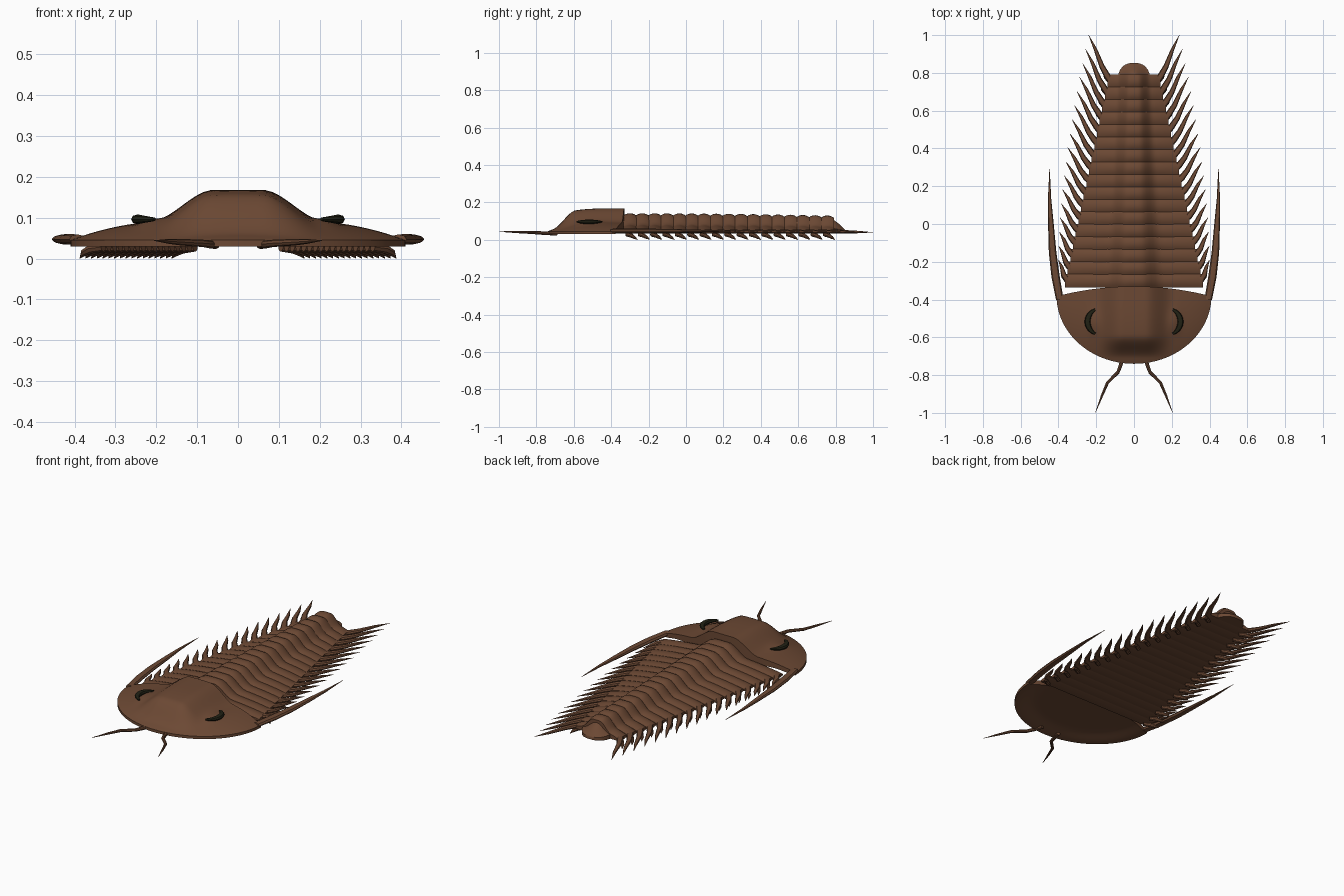
import bpy, bmesh, math
from mathutils import Vector

cube = bpy.data.objects.get("Cube")
if cube:
    bpy.data.objects.remove(cube, do_unlink=True)


def material(name, rgb):
    m = bpy.data.materials.new(name)
    m.use_nodes = True
    m.diffuse_color = (*rgb, 1)
    m.node_tree.nodes["Principled BSDF"].inputs["Base Color"].default_value = (*rgb, 1)
    return m


SHELL = material("shell brown", (0.15, 0.066, 0.034))
EYE = material("eye dark olive", (0.015, 0.015, 0.007))
made = []


def finish(name, bm, mat):
    bmesh.ops.remove_doubles(bm, verts=bm.verts, dist=0.0002)
    bmesh.ops.recalc_face_normals(bm, faces=bm.faces)
    mesh = bpy.data.meshes.new(name)
    bm.to_mesh(mesh)
    bm.free()
    mesh.materials.append(mat)
    obj = bpy.data.objects.new(name, mesh)
    bpy.context.collection.objects.link(obj)
    made.append(obj)
    return obj


def slab(name, place, top, bottom, nu, nv):
    """Closed plate: place(u, v) gives x, y; top and bottom give its heights."""
    bm = bmesh.new()
    layers = []
    for height in (top, bottom):
        grid = []
        for j in range(nv + 1):
            row = []
            for i in range(nu + 1):
                x, y = place(2 * i / nu - 1, j / nv)
                row.append(bm.verts.new((x, y, height(x, y))))
            grid.append(row)
        layers.append(grid)
        for j in range(nv):
            for i in range(nu):
                bm.faces.new((grid[j][i], grid[j][i + 1], grid[j + 1][i + 1], grid[j + 1][i]))
    a, b = layers
    for i in range(nu):
        for j in (0, nv):
            bm.faces.new((a[j][i], a[j][i + 1], b[j][i + 1], b[j][i]))
    for j in range(nv):
        for i in (0, nu):
            bm.faces.new((a[j][i], a[j + 1][i], b[j + 1][i], b[j][i]))
    return finish(name, bm, SHELL)


def tube(name, path, widths, flat=1.0, mat=SHELL, sides=8):
    """Tapered tube along a path; flat scales its vertical thickness."""
    bm = bmesh.new()
    pts = [Vector(p) for p in path]
    rings = []
    for k, p in enumerate(pts):
        t = (pts[min(k + 1, len(pts) - 1)] - pts[max(k - 1, 0)]).normalized()
        side = t.cross(Vector((0, 0, 1))).normalized()
        up = side.cross(t)
        ring = []
        for n in range(sides):
            a = 2 * math.pi * n / sides
            ring.append(bm.verts.new(p + widths[k] * (math.cos(a) * side + flat * math.sin(a) * up)))
        rings.append(ring)
    for r, q in zip(rings, rings[1:]):
        for n in range(sides):
            m = (n + 1) % sides
            bm.faces.new((r[n], r[m], q[m], q[n]))
    bm.faces.new(rings[0])
    bm.faces.new(rings[-1])
    return finish(name, bm, mat)


def step(a, b, x):
    t = min(max((x - a) / (b - a), 0), 1)
    return t * t * (3 - 2 * t)


# Head shield: half-ellipse outline with a raised central lobe
HW, HL, HY = 0.41, 0.36, -0.38


def head_place(u, v):
    if v < 0.85:
        a = v / 0.85 * math.pi / 2
        return u * HW * math.sin(a), HY - HL * math.cos(a)
    f = (v - 0.85) / 0.15
    return u * (HW - 0.01 * f), HY + f * (0.05 - 0.05 * u * u)


def head_radius(x, y):
    return min(math.hypot(x / HW, min(y - HY, 0) / HL), 1)


def head_top(x, y):
    cheek = 0.045 + 0.053 * (1 - head_radius(x, y) ** 3)
    lobe = 0.07 * step(0.21, 0.06, abs(x)) * step(-0.71, -0.59, y)
    eye_lobe = 0.012 * math.exp(-((abs(x) - 0.21) / 0.03) ** 2 - ((y + 0.52) / 0.07) ** 2)
    return cheek + lobe + eye_lobe


def head_bottom(x, y):
    return 0.03 + 0.02 * step(1, 0.7, head_radius(x, y))


slab("head_shield", head_place, head_top, head_bottom, 48, 36)

# Thorax: seventeen overlapping arched segments, narrowing to the rear
COUNT, PITCH, FIRST = 17, 0.066, -0.30


def body(y):
    return min(max((y - FIRST) / (PITCH * (COUNT - 1)), 0), 1)


def half_width(y):
    return 0.365 - 0.225 * body(y)


def body_height(x, y):
    t = body(y)
    w = half_width(y)
    axis = 0.13 - 0.055 * t
    pleura = 0.03 * (1 - min(abs(x) / w, 1) ** 2)
    lobe = (0.056 - 0.012 * t * t) * step(axis * 1.15, axis * 0.3, abs(x))
    return 0.044 + pleura + lobe


def segment(index):
    yc = FIRST + PITCH * index

    def place(u, v):
        return u * half_width(yc), yc + PITCH * (v - 0.5) * 1.06

    def top(x, y):
        f = (y - yc) / (PITCH * 0.53)
        return body_height(x, yc) + 0.012 * (1 - f * f) * (1 - 0.4 * abs(x) / half_width(yc))

    def bottom(x, y):
        f = (y - yc) / (PITCH * 0.53)
        return 0.036 - 0.003 * (1 - f * f)

    slab(f"thorax_segment_{index + 1}", place, top, bottom, 32, 6)


for i in range(COUNT):
    segment(i)


# Tail plate: small rounded cap
def tail_place(u, v):
    return u * 0.085 * math.cos(v * math.pi / 2) ** 0.8, 0.77 + 0.083 * math.sin(v * math.pi / 2)


def tail_top(x, y):
    back = 1 - step(0.77, 0.87, y)
    return 0.04 + 0.07 * back ** 0.7 * (1 - 0.7 * step(0, 0.085, abs(x)))


slab("tail_plate", tail_place, tail_top, lambda x, y: 0.035, 20, 10)

# Paired parts, mirrored across the middle
for side, s in (("left", 1), ("right", -1)):
    # Side spines and small hooked limbs on every segment
    for i in range(COUNT):
        t = i / (COUNT - 1)
        y = FIRST + PITCH * i
        w = half_width(y)
        root = Vector((s * (w - 0.02), y - 0.01, 0.045))
        tip = Vector((s * (0.40 - 0.16 * t ** 1.7), y + 0.11 + 0.134 * t, 0.04))
        bend = root.lerp(tip, 0.35) + Vector((s * 0.008, 0, 0))
        tube(f"{side}_side_spine_{i + 1}", (root, root.lerp(bend, 0.4), bend, root.lerp(tip, 0.7), tip),
             (0.012, 0.017, 0.014, 0.009, 0.0008), 0.7)
        tube(f"{side}_limb_{i + 1}",
             ((s * (w - 0.035), y - 0.015, 0.028), (s * (w - 0.005), y + 0.005, 0.024),
              (s * (w + 0.012), y + 0.022, 0.014), (s * (w + 0.022), y + 0.04, 0.001)),
             (0.011, 0.012, 0.009, 0.001))

    # Long cheek spine trailing from the head corner
    tube(f"{side}_cheek_spine",
         [(s * x, y, 0.047) for x, y in
          ((0.393, -0.40), (0.415, -0.28), (0.431, -0.15), (0.44, 0), (0.447, 0.13), (0.447, 0.29))],
         (0.02, 0.022, 0.02, 0.015, 0.009, 0.001), 0.6)

    # Crescent eye
    arc = [math.radians(-65 + 130 * k / 10) for k in range(11)]
    tube(f"{side}_eye",
         [(s * (0.175 + 0.071 * math.cos(a)), -0.517 + 0.071 * math.sin(a), 0.096) for a in arc],
         [0.005 + 0.011 * math.cos(a * 1.3) for a in arc], 0.75, EYE)

    # Jointed antenna
    tube(f"{side}_antenna",
         ((s * 0.055, -0.69, 0.034), (s * 0.07, -0.745, 0.035), (s * 0.085, -0.785, 0.037),
          (s * 0.14, -0.84, 0.04), (s * 0.17, -0.91, 0.042), (s * 0.205, -1.0, 0.044)),
         (0.011, 0.01, 0.009, 0.008, 0.006, 0.0008))

# Smooth shading with crisp plate edges
bpy.ops.object.select_all(action="DESELECT")
for obj in made:
    obj.select_set(True)
bpy.context.view_layer.objects.active = made[0]
bpy.ops.object.shade_smooth_by_angle(angle=math.radians(40))
